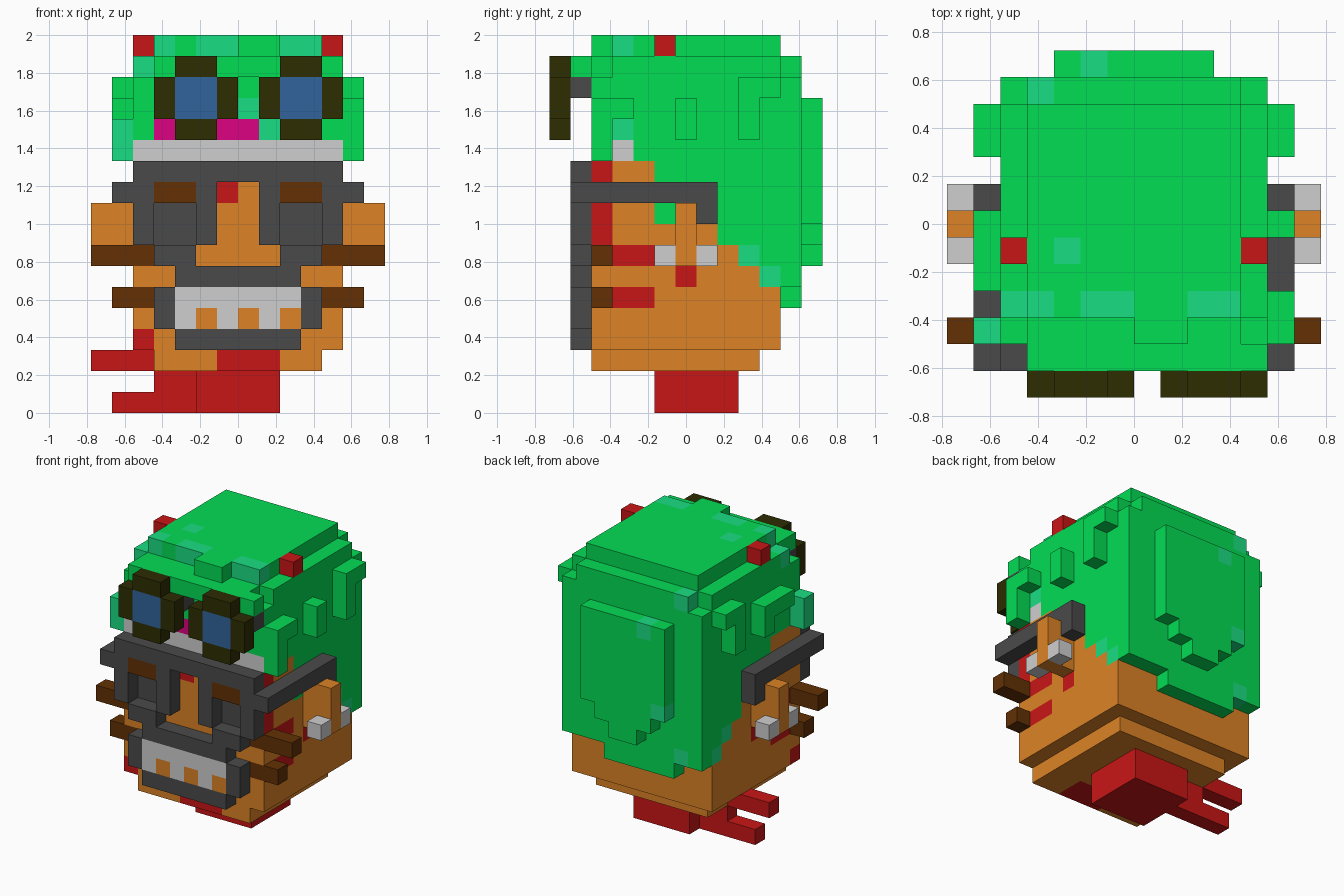
import bpy
import bmesh
from mathutils import Vector

cube = bpy.data.objects.get("Cube")
if cube:
    bpy.data.objects.remove(cube, do_unlink=True)

UNIT = 1 / 9


def make_material(name, rgb):
    linear = [((c / 255 + 0.055) / 1.055) ** 2.4 for c in rgb]
    mat = bpy.data.materials.new(name)
    mat.use_nodes = True
    mat.diffuse_color = (*linear, 1)
    shader = next(n for n in mat.node_tree.nodes if n.type == "BSDF_PRINCIPLED")
    shader.inputs["Base Color"].default_value = (*linear, 1)
    shader.inputs["Roughness"].default_value = 0.8
    return mat


materials = {
    "green": make_material("hair_green", (0, 221, 84)),
    "mint": make_material("mint_green", (26, 222, 131)),
    "skin": make_material("orange_skin", (221, 131, 38)),
    "red": make_material("red", (201, 22, 22)),
    "slate": make_material("dark_grey", (74, 74, 74)),
    "silver": make_material("light_grey", (207, 207, 207)),
    "brown": make_material("brown", (99, 48, 3)),
    "olive": make_material("dark_olive", (45, 45, 0)),
    "blue": make_material("lens_blue", (49, 100, 156)),
    "magenta": make_material("magenta", (221, 0, 131)),
}
cells = {}


def fill(part, colour, xs, ys, zs):
    """Fill a block of cells; later blocks replace earlier ones."""
    for x in range(*xs):
        for y in range(*ys):
            for z in range(*zs):
                cells[x, y, z] = (part, colour)


def both(part, colour, xs, ys, zs):
    """Fill a block and its mirror image across the middle."""
    fill(part, colour, xs, ys, zs)
    fill(part, colour, (-xs[1], -xs[0]), ys, zs)


# Head and jaw
fill("head", "skin", (-5, 5), (-4, 5), (3, 12))
fill("head", "skin", (-4, 4), (-4, 4), (2, 3))
fill("head", "red", (-1, 2), (-4, -2), (2, 3))
fill("head", "red", (-5, -4), (-4, -3), (3, 4))

# Neck and scarf tails
fill("neck", "red", (-2, 2), (-1, 3), (0, 2))
fill("scarf_tails", "red", (-4, -2), (1, 2), (0, 2))
fill("scarf_tails", "red", (-6, -4), (1, 2), (0, 1))
fill("scarf_tails", "red", (-7, -4), (1, 2), (2, 3))

# Hair cap with rounded upper corners
fill("hair", "green", (-5, 5), (-4, 6), (12, 16))
fill("hair", "green", (-4, 4), (-4, 6), (16, 17))
both("hair", "green", (4, 5), (-3, 5), (16, 17))
fill("hair", "green", (-4, 5), (-5, -4), (16, 17))
fill("hair", "green", (-4, 4), (-3, 5), (17, 18))
fill("hair", "green", (0, 2), (-4, -3), (17, 18))

# Stepped lower hair
fill("hair", "green", (-5, 5), (-1, 5), (9, 12))
both("head", "skin", (4, 5), (0, 2), (9, 10))
fill("hair", "green", (-5, 5), (2, 6), (8, 12))
fill("hair", "green", (-5, 5), (3, 6), (7, 8))
fill("hair", "green", (-5, 5), (4, 6), (6, 7))
fill("hair", "green", (-3, 2), (5, 6), (5, 6))
both("hair", "mint", (4, 5), (3, 4), (7, 8))
both("hair", "mint", (4, 5), (4, 5), (6, 7))
fill("hair", "mint", (-4, -3), (5, 6), (6, 7))

# Rounded bun at the back
for half_width, bottom in ((3, 9), (2, 8), (1, 7)):
    fill("bun", "green", (-half_width, half_width), (6, 7), (bottom, 15))
fill("bun", "mint", (-2, -1), (6, 7), (14, 15))
fill("bun", "mint", (-3, -2), (6, 7), (9, 10))

# Hair tufts on the sides
both("hair_tufts", "green", (5, 6), (3, 5), (15, 16))
both("hair_tufts", "green", (5, 6), (3, 4), (13, 15))
both("hair_tufts", "green", (5, 6), (0, 1), (13, 15))
fill("hair_tufts", "green", (5, 6), (-4, -3), (12, 15))
fill("hair_tufts", "green", (5, 6), (-3, -2), (14, 15))
fill("hair_tufts", "green", (-6, -5), (-2, 0), (14, 15))
fill("hair_tufts", "mint", (-6, -5), (-4, -3), (12, 14))

# Mint and magenta strands
for left, right in ((-4, -3), (-2, 0), (2, 4)):
    fill("hair", "mint", (left, right), (-3, -2), (17, 18))
fill("hair", "mint", (-5, -4), (-3, -2), (16, 17))
fill("hair", "mint", (-3, -2), (-1, 0), (17, 18))
fill("hair", "mint", (-4, -3), (5, 6), (16, 17))
fill("hair", "mint", (0, 1), (-4, -3), (14, 15))
fill("hair", "mint", (1, 2), (-4, -3), (13, 14))
fill("hair", "mint", (4, 5), (-3, -2), (13, 14))
fill("hair", "magenta", (-4, 1), (-4, -3), (13, 14))

# Headband and horn studs
fill("headband", "silver", (-5, 5), (-4, -3), (12, 13))
fill("headband", "silver", (4, 5), (-3, -2), (12, 13))
both("horn_studs", "red", (4, 5), (-1, 0), (17, 18))

# Goggles
for left in (-4, 1):
    inner = (left + 1, left + 3)
    fill("goggle_strap", "slate", (left, left + 4), (-5, -4), (15, 16))
    fill("goggles", "olive", (left, left + 4), (-6, -5), (14, 16))
    fill("goggles", "olive", inner, (-6, -5), (13, 17))
    fill("goggles", "blue", inner, (-6, -5), (14, 16))

# Mask frame and side straps
FRONT = (-5, -4)
fill("mask", "slate", (-5, 5), FRONT, (11, 12))
both("mask", "slate", (4, 6), FRONT, (10, 11))
both("mask", "slate", (4, 5), FRONT, (8, 10))
both("mask", "slate", (1, 2), FRONT, (8, 11))
both("mask", "slate", (2, 4), FRONT, (7, 8))
both("mask", "slate", (3, 4), FRONT, (4, 6))
fill("mask", "slate", (-3, 3), FRONT, (6, 7))
fill("mask", "slate", (-3, 3), FRONT, (3, 4))
both("mask_strap", "slate", (5, 6), (-4, 2), (10, 11))
both("mask_strap", "slate", (5, 6), (1, 2), (9, 10))

# Brows, sunken eyes, nose mark and mouth
both("brows", "brown", (2, 4), FRONT, (10, 11))
both("eyes", "slate", (2, 4), (-4, -3), (8, 10))
fill("head", "red", (-1, 0), (-4, -3), (10, 11))
fill("mouth", "silver", (-3, 3), FRONT, (4, 6))
for left in (-2, 0, 2):
    fill("mouth", "skin", (left, left + 1), FRONT, (4, 5))

# Red marks on the cheeks
both("head", "red", (4, 5), (0, 1), (6, 7))
for bottom in (5, 7):
    both("head", "red", (4, 5), (-3, -1), (bottom, bottom + 1))
fill("head", "red", (4, 5), (-4, -3), (8, 10))
fill("head", "red", (4, 5), (-4, -3), (11, 12))

# Ears, earrings and whiskers
both("ears", "skin", (5, 7), (0, 1), (7, 10))
both("earrings", "silver", (6, 7), (-1, 0), (7, 8))
both("earrings", "silver", (6, 7), (1, 2), (7, 8))
both("whiskers", "brown", (4, 7), (-4, -3), (7, 8))
both("whiskers", "brown", (4, 6), (-4, -3), (5, 6))


def build_part(part):
    """Make one mesh from the exposed sides of a part's cells."""
    names = sorted({c for p, c in cells.values() if p == part})
    bm = bmesh.new()
    for cell, (owner, colour) in cells.items():
        if owner != part:
            continue
        for axis in range(3):
            for sign in (-1, 1):
                step = Vector((0, 0, 0))
                step[axis] = sign
                if tuple(int(a + b) for a, b in zip(cell, step)) in cells:
                    continue
                u, v = Vector((0, 0, 0)), Vector((0, 0, 0))
                u[(axis + 1) % 3] = 0.5
                v[(axis + 2) % 3] = 0.5 * sign
                mid = Vector(cell) + Vector((0.5, 0, 0.5)) + step / 2
                corners = (mid - u - v, mid + u - v, mid + u + v, mid - u + v)
                face = bm.faces.new([bm.verts.new(p * UNIT) for p in corners])
                face.material_index = names.index(colour)
    bmesh.ops.remove_doubles(bm, verts=bm.verts, dist=UNIT / 100)
    bmesh.ops.dissolve_limit(bm, angle_limit=0.01, verts=bm.verts,
                             edges=bm.edges, delimit={"MATERIAL"})
    mesh = bpy.data.meshes.new(part)
    bm.to_mesh(mesh)
    bm.free()
    for name in names:
        mesh.materials.append(materials[name])
    bpy.context.collection.objects.link(bpy.data.objects.new(part, mesh))


for part in sorted({p for p, c in cells.values()}):
    build_part(part)
